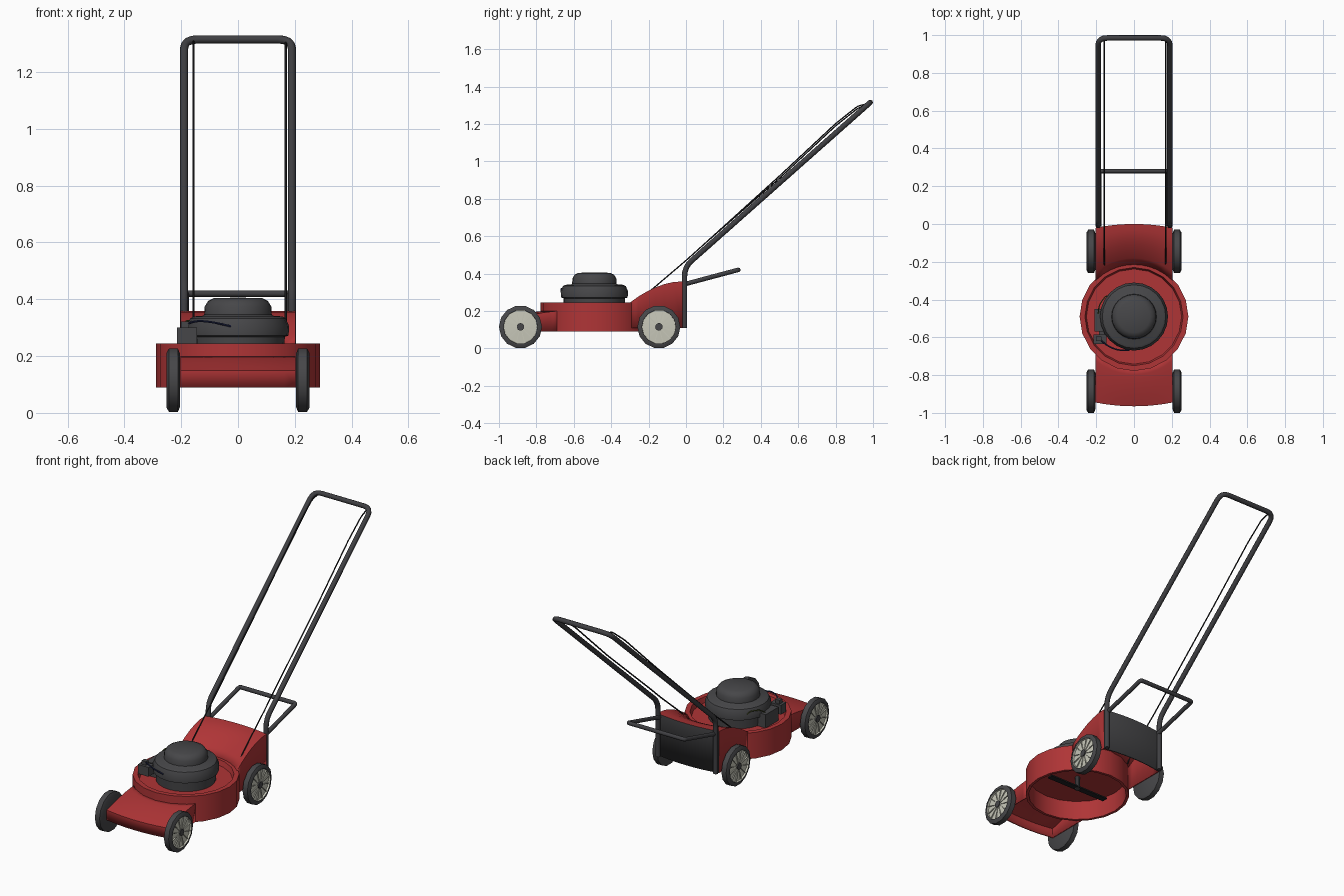
import bpy, bmesh, math
from mathutils import Vector

if "Cube" in bpy.data.objects:
    bpy.data.objects.remove(bpy.data.objects["Cube"])


def material(name, rgb):
    m = bpy.data.materials.new(name)
    m.diffuse_color = (*rgb, 1)
    m.use_nodes = True
    m.node_tree.nodes["Principled BSDF"].inputs["Base Color"].default_value = m.diffuse_color
    return m


RED = material("red paint", (0.43, 0.035, 0.037))
GREY = material("dark grey", (0.062, 0.062, 0.066))
FRAME = material("handle grey", (0.05, 0.05, 0.055))
CREAM = material("cream wheel", (0.58, 0.58, 0.49))
BLACK = material("black cable", (0.015, 0.015, 0.017))
NAVY = material("navy wire", (0.015, 0.02, 0.07))
OLIVE = material("olive wire", (0.10, 0.13, 0.03))
CY, CR = -0.49, 0.285          # drum centre y and radius


def finish(name, bm, mats, angle=35, rule=None):
    """Turn a bmesh into a named object with materials and shading."""
    bmesh.ops.remove_doubles(bm, verts=bm.verts, dist=1e-5)
    bmesh.ops.recalc_face_normals(bm, faces=bm.faces)
    if rule:
        for f in bm.faces:
            f.material_index = rule(f.calc_center_median())
    me = bpy.data.meshes.new(name)
    bm.to_mesh(me)
    bm.free()
    for m in mats:
        me.materials.append(m)
    ob = bpy.data.objects.new(name, me)
    bpy.context.collection.objects.link(ob)
    bpy.ops.object.select_all(action='DESELECT')
    ob.select_set(True)
    bpy.context.view_layer.objects.active = ob
    if angle:
        bpy.ops.object.shade_smooth_by_angle(angle=math.radians(angle))
    return ob


def lathe(name, profile, seg, place, mats, rule=None, angle=35):
    """Revolve (radius, height) points; place maps (a, b, h) to a position."""
    bm = bmesh.new()
    rings = [[bm.verts.new(place(r * math.cos(math.tau * i / seg),
                                 r * math.sin(math.tau * i / seg), h))
              for i in range(seg)] for r, h in profile]
    for lo, hi in zip(rings, rings[1:]):
        for i in range(seg):
            j = (i + 1) % seg
            bm.faces.new((lo[i], lo[j], hi[j], hi[i]))
    return finish(name, bm, mats, angle, rule)


def box(name, lo, hi, mat):
    bm = bmesh.new()
    bmesh.ops.create_cube(bm, size=1)
    for v in bm.verts:
        v.co = [l + (c + 0.5) * (h - l) for c, l, h in zip(v.co, lo, hi)]
    return finish(name, bm, [mat], 0)


def fillet(pts, r, n=4):
    """Round the inner corners of a path."""
    pts = [Vector(p) for p in pts]
    out = [pts[0]]
    for a, b, c in zip(pts, pts[1:], pts[2:]):
        p, q = b + (a - b).normalized() * r, b + (c - b).normalized() * r
        for i in range(n + 1):
            t = i / n
            out.append(p * (1 - t) ** 2 + b * 2 * t * (1 - t) + q * t * t)
    return out + [pts[-1]]


def tube(name, pts, radius, mat, res=2):
    cu = bpy.data.curves.new(name, 'CURVE')
    cu.dimensions = '3D'
    cu.bevel_depth, cu.bevel_resolution, cu.use_fill_caps = radius, res, True
    sp = cu.splines.new('POLY')
    sp.points.add(len(pts) - 1)
    for p, c in zip(sp.points, pts):
        p.co = (*c, 1)
    cu.materials.append(mat)
    ob = bpy.data.objects.new(name, cu)
    bpy.context.collection.objects.link(ob)
    bpy.ops.object.select_all(action='DESELECT')
    ob.select_set(True)
    bpy.context.view_layer.objects.active = ob
    bpy.ops.object.convert(target='MESH')
    bpy.ops.object.shade_smooth_by_angle(angle=math.radians(50))


def apron(name, side, end_y, height, low, last_mat):
    """Sheet from the drum's curved wall to the outer edge, with skirts."""
    bm = bmesh.new()
    nx, ny, half = 10, 6, 0.203
    top, base = [], []
    for i in range(nx + 1):
        x = half * (2 * i / nx - 1)
        y0 = CY + side * (math.sqrt(CR ** 2 - x * x) - 0.012)
        y1 = end_y - side * 0.02 * (x / half) ** 2
        ys = [y0 + (y1 - y0) * j / ny for j in range(ny + 1)]
        top.append([bm.verts.new((x, y, height(j / ny))) for j, y in enumerate(ys)])
        base.append([bm.verts.new((x, y, low)) for y in ys])
    for i in range(nx):
        for j in range(ny):
            bm.faces.new((top[i][j], top[i + 1][j], top[i + 1][j + 1], top[i][j + 1]))
        f = bm.faces.new((top[i][ny], top[i + 1][ny], base[i + 1][ny], base[i][ny]))
        f.material_index = 1
    for i in (0, nx):
        for j in range(ny):
            bm.faces.new((top[i][j], top[i][j + 1], base[i][j + 1], base[i][j]))
    ob = finish(name, bm, [RED, last_mat])
    mod = ob.modifiers.new("thickness", 'SOLIDIFY')
    mod.thickness = 0.008
    mod.offset = -1


# Deck: round drum with sunken top and open bottom, front and rear aprons
on_deck = lambda a, b, h: (a, CY + b, h)
lathe("deck_drum", [(0, 0.205), (0.272, 0.205), (0.272, 0.09), (CR + 0.003, 0.09),
                    (CR + 0.003, 0.245), (0.26, 0.245), (0.252, 0.215), (0, 0.215)],
      20, on_deck, [RED])
apron("front_apron", -1, -0.965, lambda t: 0.20 - 0.05 * t ** 1.5, 0.09, RED)
apron("rear_housing", 1, 0.0, lambda t: 0.243 + 0.115 * math.sin(t * math.pi / 2) ** 0.9,
      0.11, GREY)

# Engine: cowl and dome in one revolved profile
lathe("engine", [(0, 0.215), (0.162, 0.215), (0.165, 0.268), (0.178, 0.272), (0.18, 0.305),
                 (0.168, 0.333), (0.155, 0.34), (0.126, 0.341), (0.119, 0.346),
                 (0.117, 0.375), (0.105, 0.394), (0.085, 0.404), (0, 0.406)],
      24, on_deck, [GREY])

# Carburettor blocks and wires on the engine's left
box("carburettor", (-0.21, -0.57, 0.215), (-0.14, -0.45, 0.295), GREY)
box("air_filter", (-0.215, -0.635, 0.245), (-0.145, -0.585, 0.30), GREY)
box("carburettor_link", (-0.185, -0.59, 0.255), (-0.15, -0.56, 0.28), GREY)
box("fuel_cap", (-0.20, -0.62, 0.30), (-0.172, -0.595, 0.322), GREY)
tube("ignition_wire", fillet([(-0.185, -0.605, 0.31), (-0.15, -0.64, 0.325),
                              (-0.09, -0.668, 0.32), (-0.025, -0.668, 0.305)], 0.03),
     0.004, NAVY, 1)
tube("fuel_line", fillet([(-0.19, -0.48, 0.29), (-0.185, -0.43, 0.325),
                          (-0.15, -0.38, 0.325), (-0.135, -0.38, 0.30)], 0.02),
     0.003, OLIVE, 1)

# Blade and its shaft under the deck
lathe("blade_shaft", [(0, 0.125), (0.014, 0.125), (0.014, 0.21), (0, 0.21)], 10,
      on_deck, [GREY])
box("blade", (-0.2, CY - 0.018, 0.132), (0.2, CY + 0.018, 0.14), BLACK)

# Wheels: grey tyre, dished cream disc with ribs, grey hub
TYRE = [(0, 0.205), (0.098, 0.205), (0.115, 0.212), (0.115, 0.243), (0.1, 0.251),
        (0.091, 0.251), (0.09, 0.240), (0.02, 0.244), (0.02, 0.252), (0, 0.252)]
for sx, side in ((-1, "left"), (1, "right")):
    for wy, end in ((-0.885, "front"), (-0.145, "rear")):
        def disc(c, wy=wy):
            r = math.hypot(c.y - wy, c.z - 0.115)
            return int(abs(c.x) > 0.235 and 0.021 < r < 0.0895)
        lathe(f"{end}_{side}_wheel", TYRE, 14,
              lambda a, b, h: (sx * h, wy + a, 0.115 + b), [GREY, CREAM], disc)
        bm = bmesh.new()
        for k in range(12):                      # raised ribs
            a = math.tau * (k + 0.5) / 12
            d, n = Vector((0, math.cos(a), math.sin(a))), Vector((0, -math.sin(a), math.cos(a)))
            c = Vector((0, wy, 0.115))
            quad = [c + d * r + n * w for r, w in
                    ((0.018, -0.002), (0.09, -0.002), (0.09, 0.002), (0.018, 0.002))]
            lo = [bm.verts.new(p + Vector((sx * 0.239, 0, 0))) for p in quad]
            hi = [bm.verts.new(p + Vector((sx * 0.247, 0, 0))) for p in quad]
            bm.faces.new(lo)
            bm.faces.new(hi)
            for i in range(4):
                j = (i + 1) % 4
                bm.faces.new((lo[i], lo[j], hi[j], hi[i]))
        finish(f"{end}_{side}_wheel_ribs", bm, [CREAM], 0)

# Push handle: one bent tube
half = [(0.19, -0.008, 0.11), (0.19, -0.008, 0.435), (0.19, 0.985, 1.315)]
tube("push_handle", fillet(half + [(-x, y, z) for x, y, z in reversed(half)], 0.05),
     0.0145, FRAME)

# Lower guard bar behind the housing
half = [(0.185, -0.012, 0.342), (0.185, 0.28, 0.42)]
tube("rear_guard_bar", fillet(half + [(-x, y, z) for x, y, z in reversed(half)], 0.012),
     0.012, FRAME)

# Control cables running up beside the handle
for name, x, lift in (("left_cable", -0.157, 0.012), ("right_cable", 0.168, 0.0)):
    tube(name, fillet([(x, -0.245, 0.24), (x, -0.2, 0.30), (x, 0.0, 0.47), (x, 0.1, 0.56),
                       (x, 0.5, 0.91 + lift), (x, 0.8, 1.19 + lift),
                       (x, 0.92, 1.285 + lift), (x, 0.985, 1.31)], 0.02),
         0.004, BLACK, 1)
